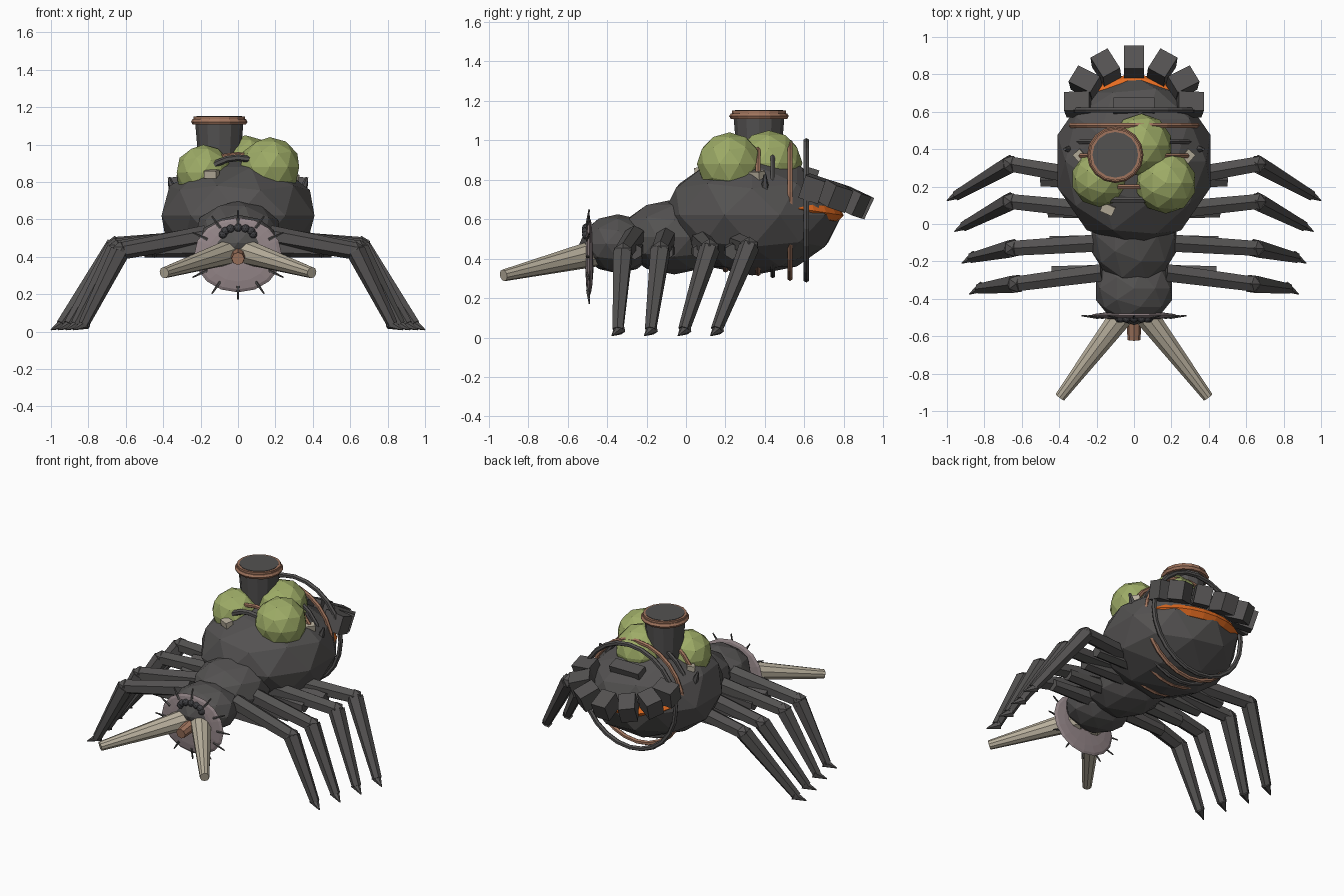
import bpy, bmesh, math
from mathutils import Vector, Matrix

cube = bpy.data.objects.get("Cube")
if cube:
    bpy.data.objects.remove(cube, do_unlink=True)


def material(name, r, g, b):
    m = bpy.data.materials.new(name)
    m.use_nodes = True
    m.diffuse_color = (r, g, b, 1)
    m.node_tree.nodes["Principled BSDF"].inputs["Base Color"].default_value = (r, g, b, 1)
    return m


SHELL = material("charcoal shell", .088, .084, .083)
EYE = material("dark eye", .05, .05, .055)
GREEN = material("moss green", .34, .41, .135)
BONE = material("bone", .48, .43, .335)
COPPER = material("copper", .35, .175, .11)
ORANGE = material("glowing orange", .78, .15, .015)
FRILL = material("mauve frill", .3, .24, .25)


def finish(bm, name, mat):
    me = bpy.data.meshes.new(name)
    bm.to_mesh(me)
    bm.free()
    me.materials.append(mat)
    ob = bpy.data.objects.new(name, me)
    bpy.context.collection.objects.link(ob)
    return ob


def place(loc, rot_x=0, rot_z=0, scale=(1, 1, 1)):
    return (Matrix.Translation(loc) @ Matrix.Rotation(rot_z, 4, 'Z')
            @ Matrix.Rotation(rot_x, 4, 'X') @ Matrix.Diagonal((*scale, 1)))


def ball(name, mat, loc, scale, subdiv=2):
    bm = bmesh.new()
    bmesh.ops.create_icosphere(bm, subdivisions=subdiv, radius=1,
                               matrix=place(loc, scale=scale))
    return finish(bm, name, mat)


def disc(name, mat, matrix, segs):
    # flattened sphere
    bm = bmesh.new()
    bmesh.ops.create_uvsphere(bm, u_segments=segs, v_segments=8, radius=1, matrix=matrix)
    return finish(bm, name, mat)


def box(name, mat, matrix):
    bm = bmesh.new()
    bmesh.ops.create_cube(bm, size=1, matrix=matrix)
    return finish(bm, name, mat)


def rod(name, mat, a, b, r1, r2, sides=8):
    # tapered cylinder between two points
    a, b = Vector(a), Vector(b)
    d = b - a
    m = Matrix.Translation((a + b) / 2) @ d.to_track_quat('Z', 'Y').to_matrix().to_4x4()
    bm = bmesh.new()
    bmesh.ops.create_cone(bm, cap_ends=True, segments=sides, radius1=r1, radius2=r2,
                          depth=d.length, matrix=m)
    return finish(bm, name, mat)


def hoop(name, mat, matrix, major, minor, segs=24, sides=6):
    bm = bmesh.new()
    rings = []
    for i in range(segs):
        t = math.tau * i / segs
        ring = []
        for j in range(sides):
            p = math.tau * j / sides
            r = major + minor * math.cos(p)
            ring.append(bm.verts.new(matrix @ Vector(
                (r * math.cos(t), r * math.sin(t), minor * math.sin(p)))))
        rings.append(ring)
    for i in range(segs):
        a, b = rings[i], rings[(i + 1) % segs]
        for j in range(sides):
            k = (j + 1) % sides
            bm.faces.new((a[j], b[j], b[k], a[k]))
    return finish(bm, name, mat)


# Body
ball("abdomen", SHELL, (0, .335, .62), (.43, .455, .305))
ball("thorax", SHELL, (0, -.06, .51), (.24, .28, .19))
ball("head", SHELL, (0, -.345, .475), (.215, .195, .15))

# Face frill with a rim of spines
disc("frill", FRILL, place((0, -.49, .41), math.pi / 2, scale=(.235, .2, .022)), 16)
for i in range(12):
    c, s = math.cos(math.tau * i / 12), math.sin(math.tau * i / 12)
    rod("frill_spine", SHELL, (.19 * c, -.5, .41 + .165 * s),
        (.28 * c, -.49, .41 + .24 * s), .009, .004, 5)

# Eyes
for i in range(7):
    t = math.pi * i / 6
    ball("eye", EYE, (.08 * math.cos(t), -.505, .52 + .035 * math.sin(t)), (.023,) * 3)

# Mouth tube and tusks
rod("mouth_tube", COPPER, (0, -.47, .41), (0, -.62, .39), .045, .034)
for side, label in ((1, "left"), (-1, "right")):
    rod(label + "_tusk", BONE, (side * .05, -.47, .425), (side * .395, -.925, .315),
        .068, .03, 10)

# Legs: hip y, hip z, coxa reach, knee, foot tip
LEGS = [(-.26, .515, .44, (.63, -.32, .43), (.88, -.375)),
        (-.1, .51, .45, (.65, -.13, .44), (.92, -.21)),
        (.07, .5, .46, (.66, .12, .45), (.96, -.04)),
        (.235, .49, .5, (.66, .32, .46), (1, .125))]
for side, label in ((1, "left"), (-1, "right")):
    for hip_y, hip_z, reach, knee, tip in LEGS:
        def pt(x, y, z):
            return Vector((side * x, y, z))
        hip, k, t = pt(.17, hip_y, hip_z), pt(*knee), pt(*tip, .01)
        ankle = t + pt(-.055, .03, .03)
        rod(label + "_coxa", SHELL, pt(.1, hip_y, .45), pt(reach, hip_y, .435), .05, .04, 6)
        rod(label + "_femur", SHELL, hip, k, .054, .046, 6)
        ball(label + "_knee", SHELL, k, (.052,) * 3, 1)
        rod(label + "_tibia", SHELL, k, ankle, .053, .03, 6)
        rod(label + "_claw", SHELL, ankle + pt(-.015, .01, .005), t, .032, .003, 6)

# Green sacs on the back
ball("right_sac", GREEN, (-.185, .24, .85), (.15, .15, .15))
ball("left_sac", GREEN, (.17, .22, .88), (.165, .165, .16))
ball("rear_sac", GREEN, (.04, .42, .885), (.165, .17, .165))

# Bone chips around the sacs
for x, y, z in ((.285, .36, .822), (-.285, .36, .822), (-.14, .08, .843)):
    box("bone_chip", BONE, place((x, y, z), .15, x * 3, (.07, .05, .04)))
for side in (1, -1):
    rod("side_thorn", SHELL, (side * .34, .4, .74), (side * .37, .4, .825), .025, .008, 5)

# Chimney
CX, CY = -.1, .37
rod("chimney", SHELL, (CX, CY, .78), (CX, CY, 1.13), .1, .13, 12)
hoop("chimney_band", COPPER, place((CX, CY, 1.122)), .134, .017, 16)
rod("chimney_lip", COPPER, (CX, CY, 1.12), (CX, CY, 1.15), .137, .137, 16)
rod("chimney_mouth", SHELL, (CX, CY, 1.13), (CX, CY, 1.153), .122, .122, 16)

# Hoops around the abdomen: y, centre z, radius, thickness
for y, z, r, w, mat in ((.61, .645, .35, .016, SHELL), (.527, .645, .343, .015, COPPER),
                        (.44, .645, .33, .014, SHELL), (.365, .66, .335, .014, COPPER),
                        (.2, .645, .302, .014, COPPER), (.13, .7, .23, .018, SHELL)):
    hoop("body_hoop", mat, place((0, y, z), math.pi / 2), r, w)

# Tail glow
disc("tail_glow", ORANGE, place((0, .495, .665), -.15, scale=(.345, .308, .085)), 24)

# Armour blocks and rear plate, tilted down to the back
TILT = -.32
ring = place((0, .64, .757), TILT)
for deg in range(-90, 91, 30):
    a = math.radians(deg)
    box("tail_block", SHELL, ring @ place((.3 * math.sin(a), .24 * math.cos(a), 0), -.12, -a,
                                          (.105, .135, .12)))
box("rear_plate", SHELL, place((0, .63, .835), TILT, scale=(.22, .08, .05)))
